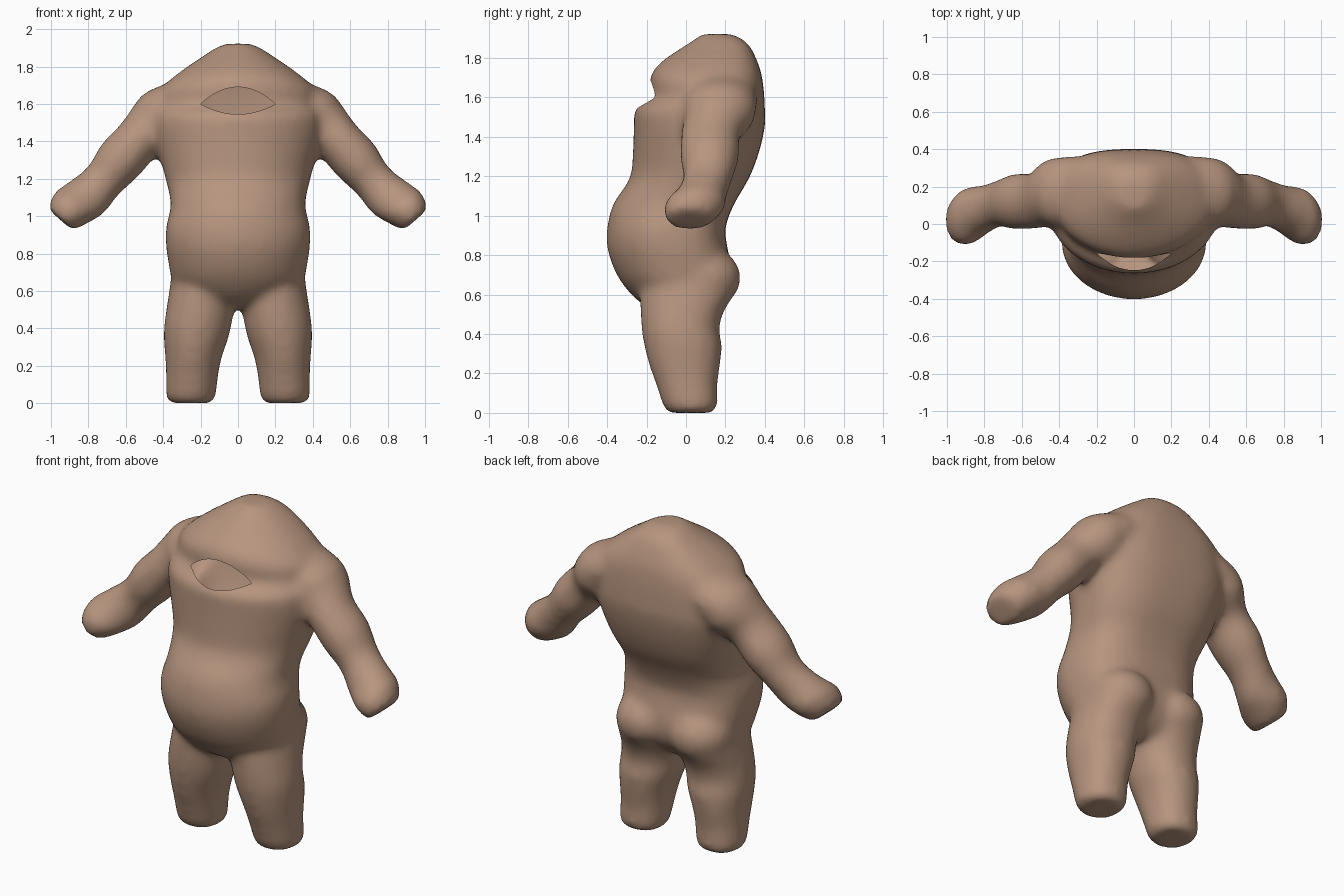
import bpy, bmesh, math
from mathutils import Vector

cube = bpy.data.objects.get("Cube")
if cube:
    bpy.data.objects.remove(cube, do_unlink=True)

skin = bpy.data.materials.new("warm skin")
skin.use_nodes = True
tone = (0.47, 0.30, 0.21, 1)
skin.diffuse_color = tone
skin.node_tree.nodes["Principled BSDF"].inputs["Base Color"].default_value = tone

SIDES = 40
STEPS = 4
X, Y = Vector((1, 0, 0)), Vector((0, 1, 0))
ACROSS = Vector((0.75, 0, 0.66))    # ring direction across the sloping arm


def smooth_path(stations):
    """Catmull-Rom curve through the stations."""
    pts = [Vector(s) for s in stations]
    pts = [pts[0]] + pts + [pts[-1]]
    path = []
    for p, q, r, s in zip(pts, pts[1:], pts[2:], pts[3:]):
        for k in range(STEPS):
            t = k / STEPS
            path.append(q + (r - p) * t / 2 + (p - q * 2.5 + r * 2 - s / 2) * t * t
                        + (q * 1.5 - p / 2 - r * 1.5 + s / 2) * t ** 3)
    return path + [pts[-1]]


def loft(bm, stations, u, v, back_square=1.0):
    """Closed tube through (x, y, z, radius along u, radius along v)."""
    rings = []
    for cx, cy, cz, ru, rv in smooth_path(stations):
        ring = []
        for i in range(SIDES):
            a = math.tau * i / SIDES
            c, s = math.cos(a), math.sin(a)
            if s > 0:    # squarer back half
                c = math.copysign(abs(c) ** back_square, c)
                s = s ** back_square
            ring.append(bm.verts.new(Vector((cx, cy, cz)) + u * ru * c + v * rv * s))
        rings.append(ring)
    for lo, hi in zip(rings, rings[1:]):
        for i in range(SIDES):
            j = (i + 1) % SIDES
            bm.faces.new((lo[i], lo[j], hi[j], hi[i]))
    bm.faces.new(rings[0][::-1])
    bm.faces.new(rings[-1])


def upright(z, x0, x1, y0, y1):
    """Horizontal station from its left, right, front and back limits."""
    return (x0 + x1) / 2, (y0 + y1) / 2, z, (x1 - x0) / 2, (y1 - y0) / 2


def make_object(name, bm):
    bmesh.ops.recalc_face_normals(bm, faces=bm.faces)
    mesh = bpy.data.meshes.new(name)
    bm.to_mesh(mesh)
    bm.free()
    obj = bpy.data.objects.new(name, mesh)
    bpy.context.collection.objects.link(obj)
    return obj


bm = bmesh.new()

# torso and hunched head: height, half width, front, back
torso = [
    (0.51, 0.10, -0.14, 0.10), (0.56, 0.24, -0.235, 0.17),
    (0.65, 0.345, -0.32, 0.225), (0.74, 0.37, -0.37, 0.23),
    (0.84, 0.385, -0.40, 0.21), (0.94, 0.385, -0.40, 0.20),
    (1.06, 0.36, -0.37, 0.245), (1.19, 0.385, -0.285, 0.32),
    (1.32, 0.42, -0.27, 0.37), (1.45, 0.45, -0.265, 0.40),
    (1.54, 0.45, -0.258, 0.40), (1.60, 0.43, -0.185, 0.398),
    (1.68, 0.41, -0.185, 0.39), (1.74, 0.35, -0.165, 0.378),
    (1.80, 0.27, -0.10, 0.355), (1.86, 0.18, -0.01, 0.325),
    (1.90, 0.12, 0.05, 0.28), (1.922, 0.07, 0.08, 0.23),
]
loft(bm, [upright(z, -w, w, f, b) for z, w, f, b in torso], X, Y, 0.72)

# legs: height, inner, outer, front, back
leg = [
    (0.0, 0.14, 0.36, -0.09, 0.14), (0.03, 0.12, 0.385, -0.115, 0.16),
    (0.15, 0.105, 0.385, -0.155, 0.16), (0.25, 0.085, 0.39, -0.19, 0.175),
    (0.35, 0.05, 0.398, -0.215, 0.182), (0.42, 0.035, 0.395, -0.225, 0.168),
    (0.51, 0.02, 0.382, -0.232, 0.19), (0.62, 0.02, 0.365, -0.23, 0.25),
    (0.72, 0.04, 0.35, -0.18, 0.23),
]

# arms: centre, thickness across, depth
arm = [
    (0.24, 0.18, 1.63, 0.14, 0.18), (0.38, 0.17, 1.565, 0.15, 0.19),
    (0.45, 0.165, 1.49, 0.148, 0.178), (0.53, 0.125, 1.41, 0.128, 0.15),
    (0.63, 0.12, 1.30, 0.132, 0.15), (0.72, 0.11, 1.19, 0.112, 0.125),
    (0.81, 0.075, 1.10, 0.127, 0.13), (0.89, 0.04, 1.045, 0.122, 0.155),
    (0.95, 0.015, 0.98, 0.09, 0.115),
]

for side in (-1, 1):
    loft(bm, [upright(z, *sorted((side * a, side * b)), f, k) for z, a, b, f, k in leg],
         X, Y, 0.9)
    loft(bm, [(side * x, y, z, r, d) for x, y, z, r, d in arm],
         Vector((side * ACROSS.x, 0, ACROSS.z)), Y)
    # buttocks
    rump = []
    for i in range(1, 10):
        t = math.pi * i / 10
        rump.append((side * 0.175, 0.08, 0.685 - 0.16 * math.cos(t),
                     0.185 * math.sin(t), 0.2 * math.sin(t)))
    loft(bm, rump, X, Y)

body = make_object("body", bm)
body.data.materials.append(skin)
bpy.context.view_layer.objects.active = body
body.select_set(True)

# fuse the parts into one soft skin
fuse = body.modifiers.new("fuse", "REMESH")
fuse.mode = "VOXEL"
fuse.voxel_size = 0.02
soften = body.modifiers.new("soften", "SMOOTH")
soften.factor = 0.5
soften.iterations = 18
for name in ("fuse", "soften"):
    bpy.ops.object.modifier_apply(modifier=name)

# lens-shaped mouth opening
HALF, MID, UP, DOWN = 0.2, 1.6, 0.09, 0.055


def bulge(x):
    return 1 - (x / HALF) ** 2


steps = [HALF * (i / 10 - 1) for i in range(21)]
outline = [(x, MID + UP * bulge(x)) for x in steps]
outline += [(x, MID - DOWN * bulge(x)) for x in steps[-2:0:-1]]
bm = bmesh.new()
front = bm.faces.new([bm.verts.new((x, -0.6, z)) for x, z in outline])
solid = bmesh.ops.extrude_face_region(bm, geom=[front], use_keep_orig=True)
for v in solid["geom"]:
    if isinstance(v, bmesh.types.BMVert):
        v.co.y = 0.1
cutter = make_object("mouth_cutter", bm)
cutter.hide_render = True

cut = body.modifiers.new("mouth", "BOOLEAN")
cut.operation = "DIFFERENCE"
cut.solver = "EXACT"
cut.object = cutter
bpy.ops.object.modifier_apply(modifier="mouth")
bpy.data.objects.remove(cutter, do_unlink=True)

# leave the mouth open into the hollow body
bm = bmesh.new()
bm.from_mesh(body.data)
walls = []
for f in bm.faces:
    c = f.calc_center_median()
    if c.y < 0.12 and abs(c.x) < HALF:
        if -DOWN * bulge(c.x) - 0.0003 < c.z - MID < UP * bulge(c.x) + 0.0003:
            walls.append(f)
bmesh.ops.delete(bm, geom=walls, context="FACES")
for f in bm.faces:
    f.material_index = 0
bm.to_mesh(body.data)
bm.free()
bpy.ops.object.shade_smooth()
